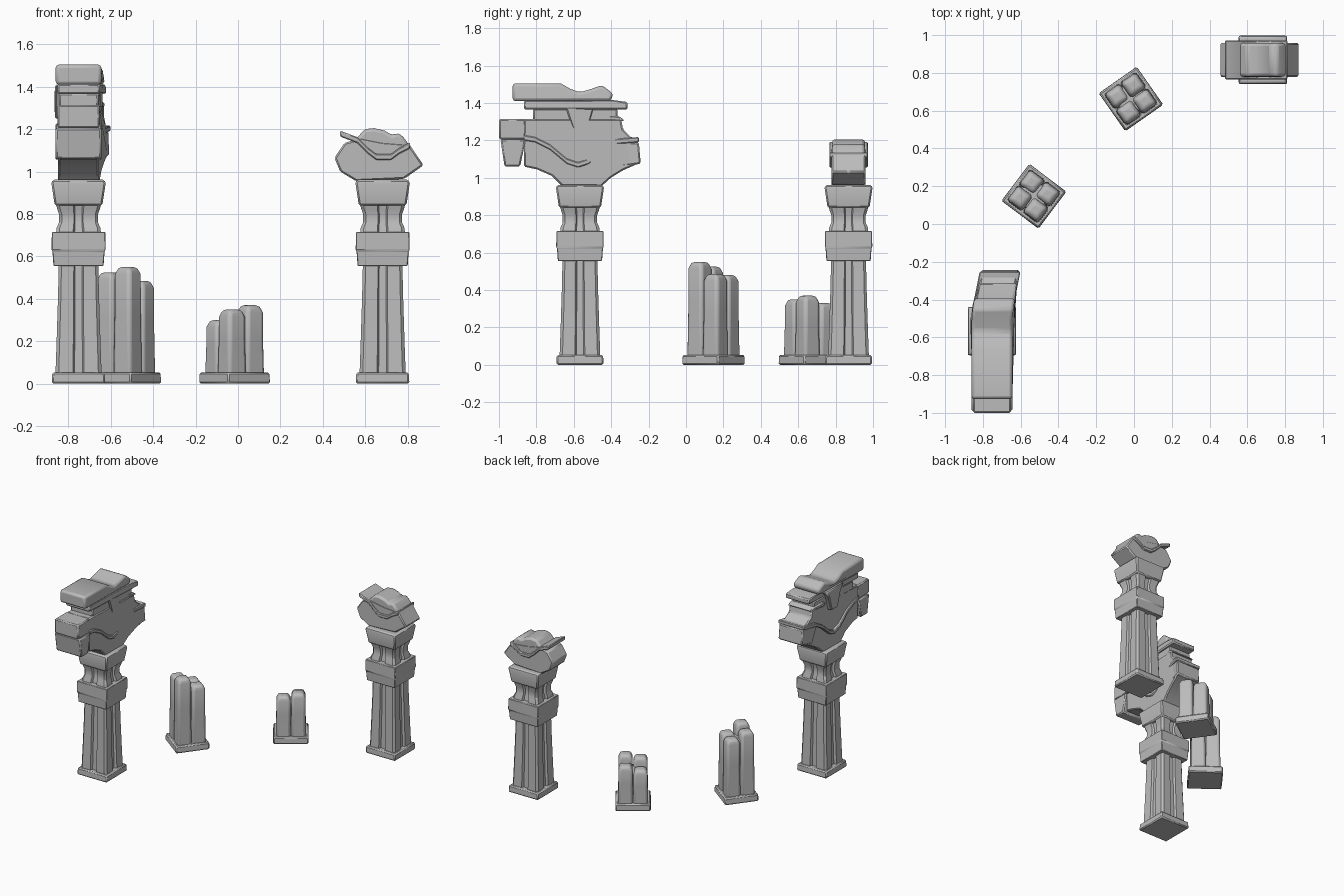
import bpy, bmesh, math
from mathutils import Matrix, Vector

if "Cube" in bpy.data.objects:
    bpy.data.objects.remove(bpy.data.objects["Cube"])

GREY = (0.5, 0.5, 0.5, 1)
stone = bpy.data.materials.new("grey stone")
stone.diffuse_color = GREY
stone.use_nodes = True
stone.node_tree.nodes["Principled BSDF"].inputs["Base Color"].default_value = GREY


def finish(name, bm, matrix, bevel=0.008, segments=1, angle=30):
    """Turn a bmesh into a named, bevelled stone object."""
    bmesh.ops.recalc_face_normals(bm, faces=bm.faces)
    mesh = bpy.data.meshes.new(name)
    bm.to_mesh(mesh)
    bm.free()
    mesh.materials.append(stone)
    ob = bpy.data.objects.new(name, mesh)
    bpy.context.collection.objects.link(ob)
    ob.matrix_world = matrix
    if bevel:
        mod = ob.modifiers.new("worn edges", "BEVEL")
        mod.width, mod.segments, mod.limit_method = bevel, segments, "ANGLE"
    bpy.ops.object.select_all(action="DESELECT")
    ob.select_set(True)
    bpy.context.view_layer.objects.active = ob
    bpy.ops.object.shade_smooth_by_angle(angle=math.radians(angle))
    return ob


def stack(name, levels, matrix, section=None, **kw):
    """Loft a square (or given unit section) through (z, half width) levels."""
    section = section or [(-1, -1), (1, -1), (1, 1), (-1, 1)]
    bm = bmesh.new()
    rings = [[bm.verts.new((x * h, y * h, z)) for x, y in section] for z, h in levels]
    n = len(section)
    for low, high in zip(rings, rings[1:]):
        for i in range(n):
            bm.faces.new((low[i], low[(i + 1) % n], high[(i + 1) % n], high[i]))
    bm.faces.new(rings[0][::-1])
    bm.faces.new(rings[-1])
    return finish(name, bm, matrix, **kw)


def slab(name, outline, half, matrix, bend=0, **kw):
    """Extrude an (along, z) outline across the wall; bend skews its far end."""
    bm = bmesh.new()
    face = bm.faces.new([bm.verts.new((-half, a, z)) for a, z in outline])
    out = bmesh.ops.extrude_face_region(bm, geom=[face])
    moved = [v for v in out["geom"] if isinstance(v, bmesh.types.BMVert)]
    bmesh.ops.translate(bm, verts=moved, vec=(2 * half, 0, 0))
    for v in bm.verts:
        v.co.x += bend * max(0, v.co.y - 0.1)
    return finish(name, bm, matrix, **kw)


def moulding(name, line, width, half, matrix, bend=0):
    upper = [(a, z + width) for a, z in reversed(line)]
    return slab(name, line + upper, half, matrix, bend, bevel=0.005)


# Fluted section: four chamfered corner lobes with a groove on each side
quarter = [(0.17, -0.82), (0.24, -0.98), (0.86, -1), (1, -0.86), (0.98, -0.24), (0.82, -0.17)]
fluted = []
for turn in range(4):
    c, s = [(1, 0), (0, 1), (-1, 0), (0, -1)][turn]
    fluted += [(c * x - s * y, s * x + c * y) for x, y in quarter]


def pillar(name, x, y):
    m = Matrix.Translation((x, y, 0))
    stack(name + "_base", [(0, 0.126), (0.053, 0.124)], m)
    stack(name + "_shaft", [(0.04, 0.109), (0.18, 0.104), (0.4, 0.097), (0.57, 0.093)],
          m, fluted, bevel=0)
    stack(name + "_collar", [(0.555, 0.118), (0.625, 0.123), (0.63, 0.127), (0.715, 0.126)], m)
    stack(name + "_neck", [(0.7, 0.107), (0.735, 0.103), (0.76, 0.092), (0.8, 0.092),
                           (0.825, 0.101), (0.85, 0.107)], m, fluted, bevel=0)
    stack(name + "_cap", [(0.84, 0.112), (0.945, 0.128), (0.962, 0.122)], m)
    return m


def stump(name, x, y, turn, heights):
    """Broken shaft: four rounded lobes of uneven height on a square base."""
    m = Matrix.Translation((x, y, 0)) @ Matrix.Rotation(math.radians(turn), 4, "Z")
    stack(name + "_base", [(0, 0.123), (0.053, 0.121)], m)
    stack(name + "_core", [(0.04, 0.08), (min(heights) - 0.02, 0.075)], m, bevel=0.02, segments=3)
    for i, height in enumerate(heights):
        lobe = m @ Matrix.Rotation(i * math.pi / 2, 4, "Z") @ Matrix.Translation((0.052, 0.052, 0))
        stack(f"{name}_lobe_{i + 1}", [(0.03, 0.053), (height * 0.6, 0.049), (height - 0.035, 0.049),
                                       (height, 0.036)],
              lobe, bevel=0.018, segments=3, angle=60)


# Tall pillar carrying the long arch fragment, along +y
m = pillar("tall_pillar", -0.752, -0.567)
B = 0.2
slab("arch_body", [(-0.3, 1.06), (-0.23, 1.045), (-0.15, 1.01), (-0.095, 0.955), (0.115, 0.955),
                   (0.165, 1.0), (0.23, 1.04), (0.31, 1.075), (0.3, 1.21), (0.27, 1.22),
                   (0.23, 1.26), (0.22, 1.315), (-0.3, 1.315)], 0.096, m, B)
wave = [(-0.3, 1.2), (-0.24, 1.19), (-0.16, 1.15), (-0.07, 1.075), (-0.01, 1.055), (0.05, 1.075),
        (0.13, 1.145), (0.19, 1.18), (0.315, 1.19)]
moulding("arch_moulding", wave, 0.028, 0.108, m, B)
slab("arch_lip", [(0.17, 1.19), (0.315, 1.19), (0.325, 1.075), (0.22, 1.06)], 0.1, m, B)
slab("keystone_top", [(-0.433, 1.205), (-0.29, 1.205), (-0.29, 1.315), (-0.433, 1.315)], 0.1, m)
slab("keystone_foot", [(-0.425, 1.205), (-0.403, 1.06), (-0.32, 1.06), (-0.29, 1.205)], 0.108, m)
slab("cornice_lower", [(-0.25, 1.3), (0.2, 1.3), (0.2, 1.37), (-0.25, 1.37)], 0.093, m, B)
slab("cornice_upper", [(-0.3, 1.365), (0.255, 1.365), (0.255, 1.405), (0.18, 1.415), (-0.3, 1.415)],
     0.1, m, B)
slab("cornice_stub", [(0.1, 1.305), (0.24, 1.305), (0.21, 1.33), (0.1, 1.34)], 0.1, m, B)
slab("top_slab", [(-0.36, 1.41), (0.165, 1.41), (0.178, 1.45), (0.118, 1.495), (0.06, 1.475),
                  (0, 1.457), (-0.05, 1.475), (-0.1, 1.503), (-0.36, 1.505)], 0.108, m, B, bevel=0.016, segments=2)
slab("pointed_drape", [(-0.11, 1.41), (-0.075, 1.37), (-0.035, 1.25), (0.04, 1.25), (0.075, 1.37),
                       (0.11, 1.41)], 0.112, m, B)

# Second pillar carrying a short crumbled fragment, along +x
m = pillar("short_pillar", 0.682, 0.869) @ Matrix.Rotation(-math.pi / 2, 4, "Z")
slab("fragment_body", [(-0.125, 0.955), (-0.2, 1.0), (-0.227, 1.065), (-0.18, 1.135), (-0.1, 1.16),
                       (0, 1.14), (0.125, 1.13), (0.145, 1.1), (0.193, 1.03), (0.1, 0.965)],
     0.09, m)
moulding("fragment_moulding", [(-0.2, 1.165), (-0.12, 1.135), (-0.07, 1.085), (-0.03, 1.055),
                               (0.04, 1.055), (0.08, 1.085), (0.13, 1.11)], 0.028, 0.103, m)
slab("crumbled_top", [(-0.16, 1.13), (-0.12, 1.16), (-0.085, 1.2), (-0.04, 1.205), (0.01, 1.193),
                      (0.045, 1.172), (0.075, 1.183), (0.1, 1.16), (0.13, 1.12), (0, 1.06)],
     0.088, m, bevel=0.015, segments=2)

# Broken stumps between the pillars
stump("tall_stump", -0.53, 0.147, -37, (0.485, 0.48, 0.525, 0.55))
stump("low_stump", -0.016, 0.662, 35, (0.33, 0.3, 0.35, 0.37))
